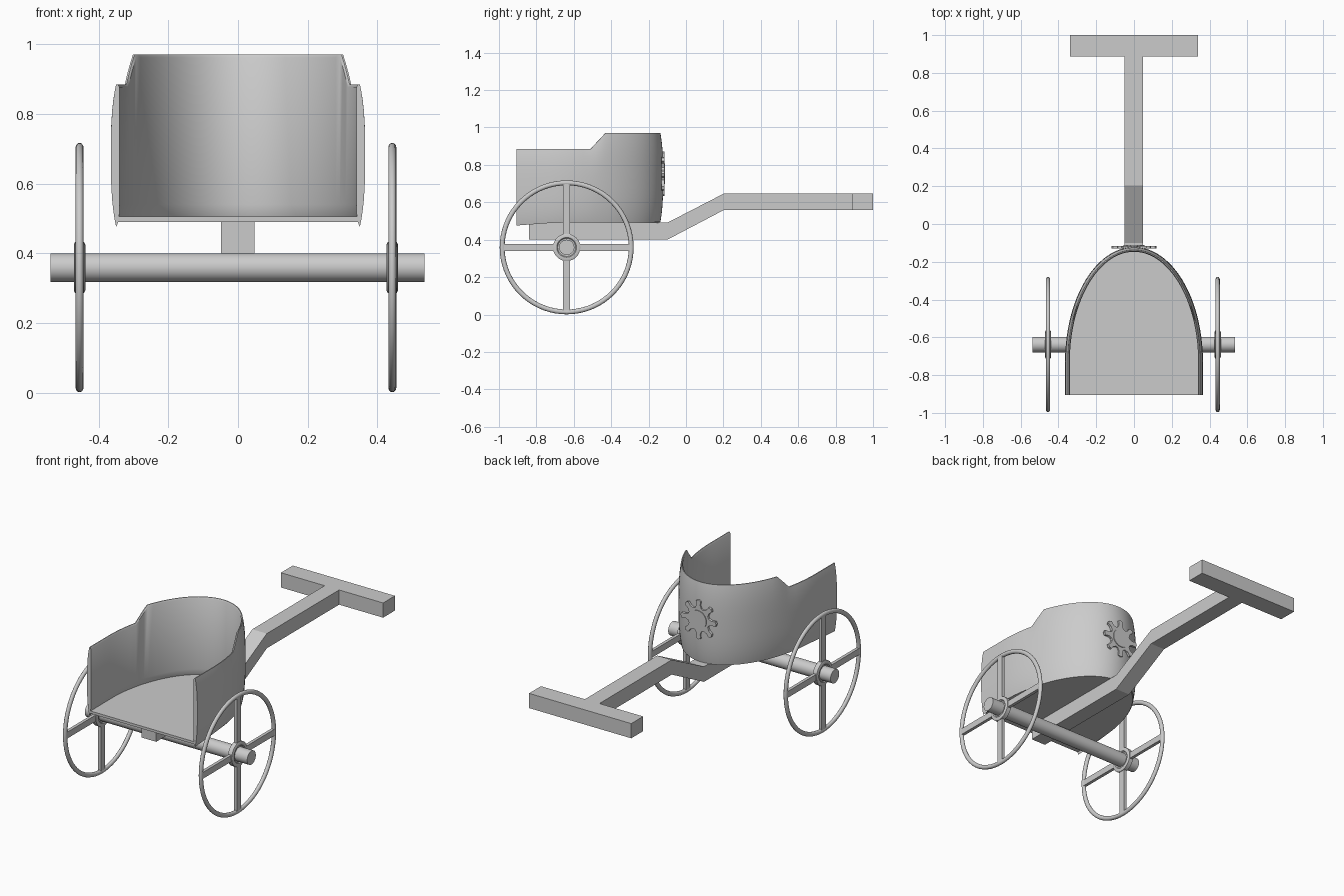
import bpy, bmesh, math
from mathutils import Vector, Matrix

if "Cube" in bpy.data.objects:
    bpy.data.objects.remove(bpy.data.objects["Cube"])


def make(name, verts, faces, smooth=False):
    me = bpy.data.meshes.new(name)
    me.from_pydata([tuple(v) for v in verts], [], faces)
    bm = bmesh.new()
    bm.from_mesh(me)
    bmesh.ops.recalc_face_normals(bm, faces=bm.faces)
    bm.to_mesh(me)
    bm.free()
    ob = bpy.data.objects.new(name, me)
    bpy.context.collection.objects.link(ob)
    if smooth:
        bpy.ops.object.select_all(action='DESELECT')
        ob.select_set(True)
        bpy.context.view_layer.objects.active = ob
        bpy.ops.object.shade_smooth_by_angle(angle=math.radians(35))
    return ob


def prism(name, pts, depth, smooth=False):
    """Extrude a closed loop of 3D points along the depth vector."""
    n = len(pts)
    v = [Vector(p) for p in pts]
    v += [p + Vector(depth) for p in v]
    f = [list(range(n)), list(range(n, 2 * n))]
    f += [[i, (i + 1) % n, n + (i + 1) % n, n + i] for i in range(n)]
    return make(name, v, f, smooth)


def box(name, a, b):
    return prism(name, [(a[0], a[1], a[2]), (b[0], a[1], a[2]), (b[0], b[1], a[2]), (a[0], b[1], a[2])],
                 (0, 0, b[2] - a[2]))


def lathe_x(name, profile, centre, seg=48):
    """Spin a closed (x, radius) profile around an axis parallel to x."""
    n = len(profile)
    c = Vector(centre)
    v = [c + Vector((x, r * math.cos(t), r * math.sin(t)))
         for t in [2 * math.pi * i / seg for i in range(seg)] for x, r in profile]
    f = [[i * n + j, i * n + (j + 1) % n, ((i + 1) % seg) * n + (j + 1) % n, ((i + 1) % seg) * n + j]
         for i in range(seg) for j in range(n)]
    return make(name, v, f, True)


def interp(x, table):
    if x <= table[0][0]:
        return table[0][1]
    for (x0, y0), (x1, y1) in zip(table, table[1:]):
        if x <= x1:
            return y0 + (y1 - y0) * (x - x0) / (x1 - x0)
    return table[-1][1]


# U-shaped plan of the body: straight sides, elliptical nose
YC, A, B, BACK = -0.73, 0.35, 0.593, -0.905
k1, k2 = math.asin(0.22 / B), math.asin(0.30 / B)
angles = ([k1 * i / 5 for i in range(5)] + [k1 + (k2 - k1) * i / 3 for i in range(3)]
          + [k2 + (math.pi / 2 - k2) * i / 16 for i in range(17)])
half = [(A, BACK + (YC - BACK) * i / 4, 1.0, 0.0) for i in range(4)]
for t in angles:
    nrm = Vector((math.cos(t) / A, math.sin(t) / B)).normalized()
    half.append((A * math.cos(t), YC + B * math.sin(t), nrm.x, nrm.y))
path = half + [(-x, y, -nx, ny) for x, y, nx, ny in reversed(half[:-1])]

# Curved wall with stepped top and bulging outside
LEV = 14
verts, faces = [], []
for x, y, nx, ny in path:
    zt = interp(y, [(-0.51, 0.885), (-0.43, 0.97)])
    zb = interp(y, [(BACK, 0.476), (-0.65, 0.495)])
    loop = []
    for i in range(LEV + 1):
        s = 0.5 - 0.5 * math.cos(math.pi * i / LEV)
        z = zb + (zt - zb) * s
        mid = (zt + zb) / 2
        q = abs((z - mid) / (zt - mid))
        loop.append((0.015 * (1 - q ** 3), z))
    loop += [(-0.005, zt), (-0.01, zt - 0.008), (-0.01, zb + 0.045), (-0.007, zb + 0.015)]
    verts += [(x + nx * d, y + ny * d, z) for d, z in loop]
n = LEV + 5
for i in range(len(path) - 1):
    faces += [[i * n + j, i * n + (j + 1) % n, (i + 1) * n + (j + 1) % n, (i + 1) * n + j] for j in range(n)]
last = (len(path) - 1) * n
faces += [list(range(n)), list(range(last, last + n))]
make("body_wall", verts, faces, True)

# Floor
prism("floor", [(x - nx * 0.004, y - ny * 0.004, 0.49) for x, y, nx, ny in path], (0, 0, 0.015), True)

# Sun ornament on the nose
sun = []
for i in range(8):
    for r, da in ((0.07, -17), (0.088, -8), (0.112, -8), (0.118, 0), (0.112, 8), (0.088, 8), (0.07, 17)):
        a = math.radians(45 * i + da)
        sun.append((r * math.cos(a), -0.13, 0.753 + r * math.sin(a)))
prism("sun_rays", sun, (0, 0.014, 0))
disc = [(0.055 * math.cos(2 * math.pi * i / 32), -0.13, 0.753 + 0.055 * math.sin(2 * math.pi * i / 32))
        for i in range(32)]
prism("sun_disc", disc, (0, 0.018, 0), True)

# Draw pole with a kink, and its handle crossbar
pole = [(-0.84, 0.40), (-0.10, 0.40), (0.205, 0.56), (0.89, 0.56),
        (0.89, 0.648), (0.205, 0.648), (-0.10, 0.491), (-0.84, 0.491)]
prism("pole", [(-0.049, y, z) for y, z in pole], (0.096, 0, 0))
box("crossbar", (-0.338, 0.888, 0.56), (0.338, 1.0, 0.648))

# Axle
WY, WZ = -0.638, 0.359
prism("axle", [(-0.538, WY + 0.041 * math.cos(2 * math.pi * i / 40), WZ + 0.041 * math.sin(2 * math.pi * i / 40))
               for i in range(40)], (1.074, 0, 0), True)


# Wheels: rim, hub and four spokes
def wheel(side, x):
    c = (x, WY, WZ)
    rim = [(0.0115 * math.cos(2 * math.pi * i / 12), 0.345 + 0.013 * math.sin(2 * math.pi * i / 12))
           for i in range(12)]
    lathe_x(side + "_rim", rim, c, 72)
    hub = [(-0.01, 0.039), (-0.011, 0.048), (-0.016, 0.053), (-0.0165, 0.066), (-0.013, 0.073),
           (0.013, 0.073), (0.0165, 0.066), (0.016, 0.053), (0.011, 0.048), (0.01, 0.039)]
    lathe_x(side + "_hub", hub, c, 40)
    for i in range(4):
        ob = box(side + "_spoke", (-0.0095, -0.019, 0.06), (0.0095, 0.019, 0.342))
        ob.data.transform(Matrix.Translation(c) @ Matrix.Rotation(i * math.pi / 2, 4, 'X'))


wheel("left_wheel", -0.455)
wheel("right_wheel", 0.443)
